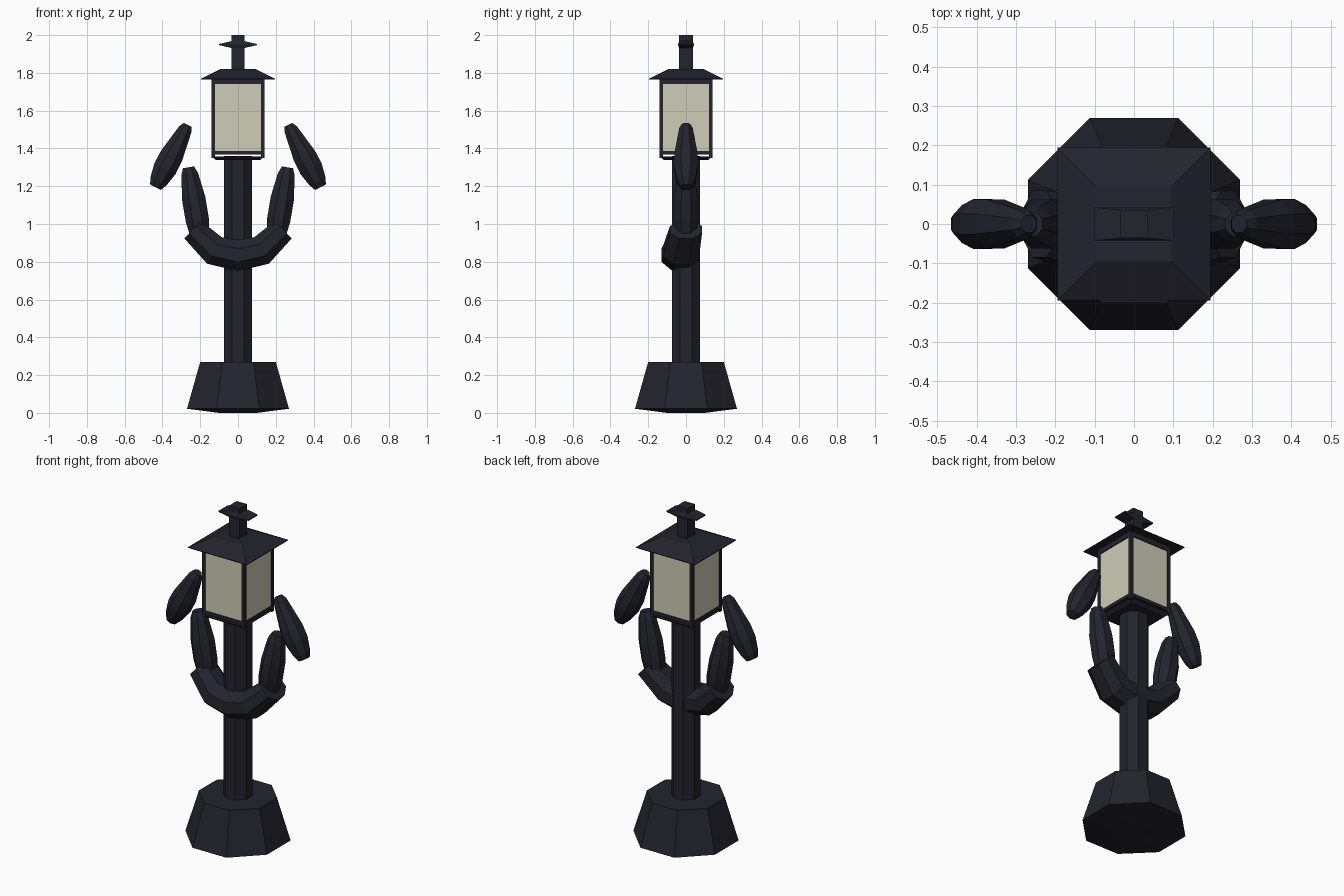
import bpy, bmesh, math
from mathutils import Vector

cube = bpy.data.objects.get("Cube")
if cube:
    bpy.data.objects.remove(cube, do_unlink=True)


def material(name, color):
    m = bpy.data.materials.new(name)
    m.use_nodes = True
    m.diffuse_color = color
    m.node_tree.nodes["Principled BSDF"].inputs["Base Color"].default_value = color
    return m


IRON = material("dark iron", (0.017, 0.017, 0.027, 1))
GLASS = material("cream glass", (0.62, 0.61, 0.48, 1))


def finish(name, bm, mat):
    bmesh.ops.recalc_face_normals(bm, faces=bm.faces)
    mesh = bpy.data.meshes.new(name)
    bm.to_mesh(mesh)
    bm.free()
    mesh.materials.append(mat)
    obj = bpy.data.objects.new(name, mesh)
    bpy.context.collection.objects.link(obj)
    return obj


def loft(name, rings, mat=IRON):
    """Skin a list of equal-length point rings and cap both ends."""
    bm = bmesh.new()
    loops = [[bm.verts.new(p) for p in ring] for ring in rings]
    n = len(loops[0])
    for a, b in zip(loops, loops[1:]):
        for i in range(n):
            j = (i + 1) % n
            bm.faces.new((a[i], a[j], b[j], b[i]))
    bm.faces.new(loops[0])
    bm.faces.new(loops[-1])
    return finish(name, bm, mat)


def octagon(center, u, v, ru, rv):
    """Eight-sided ring whose flats lie at distances ru and rv."""
    k = 1 / math.cos(math.pi / 8)
    angles = [(i + 0.5) * math.pi / 4 for i in range(8)]
    return [center + u * (ru * k * math.cos(a)) + v * (rv * k * math.sin(a)) for a in angles]


X, Y = Vector((1, 0, 0)), Vector((0, 1, 0))


def column(name, profile):
    loft(name, [octagon(Vector((0, 0, z)), X, Y, r, r) for r, z in profile])


def square_stack(name, profile):
    """Stack of rectangles given as half width, half depth, height."""
    loft(name, [[Vector((sx * w, sy * d, z)) for sx, sy in
                 ((-1, -1), (1, -1), (1, 1), (-1, 1))] for w, d, z in profile])


def tube(name, points):
    """Tube through (x, y, z, in-plane radius, depth radius) stations."""
    pos = [Vector(p[:3]) for p in points]
    rings = []
    for i, p in enumerate(points):
        t = pos[min(i + 1, len(pos) - 1)] - pos[max(i - 1, 0)]
        normal = Vector((t.z, 0, -t.x)).normalized()
        rings.append(octagon(pos[i], normal, Y, p[3], p[4]))
    loft(name, rings)


def spindle(name, start, end, stations):
    a, b = Vector(start), Vector(end)
    tube(name, [(*a.lerp(b, t), r, r) for t, r in stations])


def box(name, lo, hi, mat=IRON):
    loft(name, [[Vector((x, y, z)) for x, y in
                 ((lo[0], lo[1]), (hi[0], lo[1]), (hi[0], hi[1]), (lo[0], hi[1]))]
                for z in (lo[2], hi[2])], mat)


# Base and pole
column("base", [(0.1, 0), (0.27, 0.022), (0.2, 0.27)])
column("pole", [(0.075, 0.26), (0.075, 1.36)])

# Curved crosspiece wrapped around the pole
tube("curved_crosspiece", [
    (-0.24, 0, 0.97, 0.064, 0.085), (-0.125, -0.025, 0.86, 0.08, 0.095),
    (0, -0.03, 0.835, 0.085, 0.1),
    (0.125, -0.025, 0.86, 0.08, 0.095), (0.24, 0, 0.97, 0.064, 0.085)])

# Paired arm segments
for side, s in (("left", 1), ("right", -1)):
    spindle(side + "_inner_arm", (s * 0.2, 0, 0.93), (s * 0.262, 0, 1.3),
            ((0, 0.05), (0.25, 0.062), (0.55, 0.062), (0.9, 0.045), (1, 0.03)))
    spindle(side + "_outer_arm", (s * 0.267, 0, 1.525), (s * 0.437, 0, 1.195),
            ((0, 0.022), (0.07, 0.036), (0.5, 0.062), (0.7, 0.063), (0.9, 0.048), (1, 0.032)))

# Lantern floor, corner posts, rims and glass
square_stack("lantern_floor", [(0.115, 0.115, 1.338), (0.14, 0.14, 1.357)])
OUT, INN = 0.14, 0.121
for sx in (-1, 1):
    for sy in (-1, 1):
        xs, ys = sorted((sx * INN, sx * OUT)), sorted((sy * INN, sy * OUT))
        box("corner_post", (xs[0], ys[0], 1.35), (xs[1], ys[1], 1.772))
for s in (-1, 1):
    near, far = sorted((s * INN, s * OUT))
    for z0, z1 in ((1.367, 1.386), (1.742, 1.772)):
        box("front_back_rim", (-INN, near, z0), (INN, far, z1))
        box("side_rim", (near, -INN, z0), (far, INN, z1))
    g0, g1 = sorted((s * 0.128, s * 0.134))
    box("front_back_glass", (-INN, g0, 1.38), (INN, g1, 1.75), GLASS)
    box("side_glass", (g0, -INN, 1.38), (g1, INN, 1.75), GLASS)

# Roof, chimney and its thin collar
square_stack("roof", [(0.13, 0.13, 1.778), (0.195, 0.195, 1.765),
                      (0.195, 0.195, 1.769), (0.095, 0.095, 1.82)])
square_stack("chimney", [(0.034, 0.036, 1.81), (0.034, 0.036, 2.0)])
square_stack("chimney_collar", [(0.035, 0.036, 1.932), (0.1, 0.042, 1.947),
                                (0.1, 0.042, 1.953), (0.035, 0.036, 1.968)])
